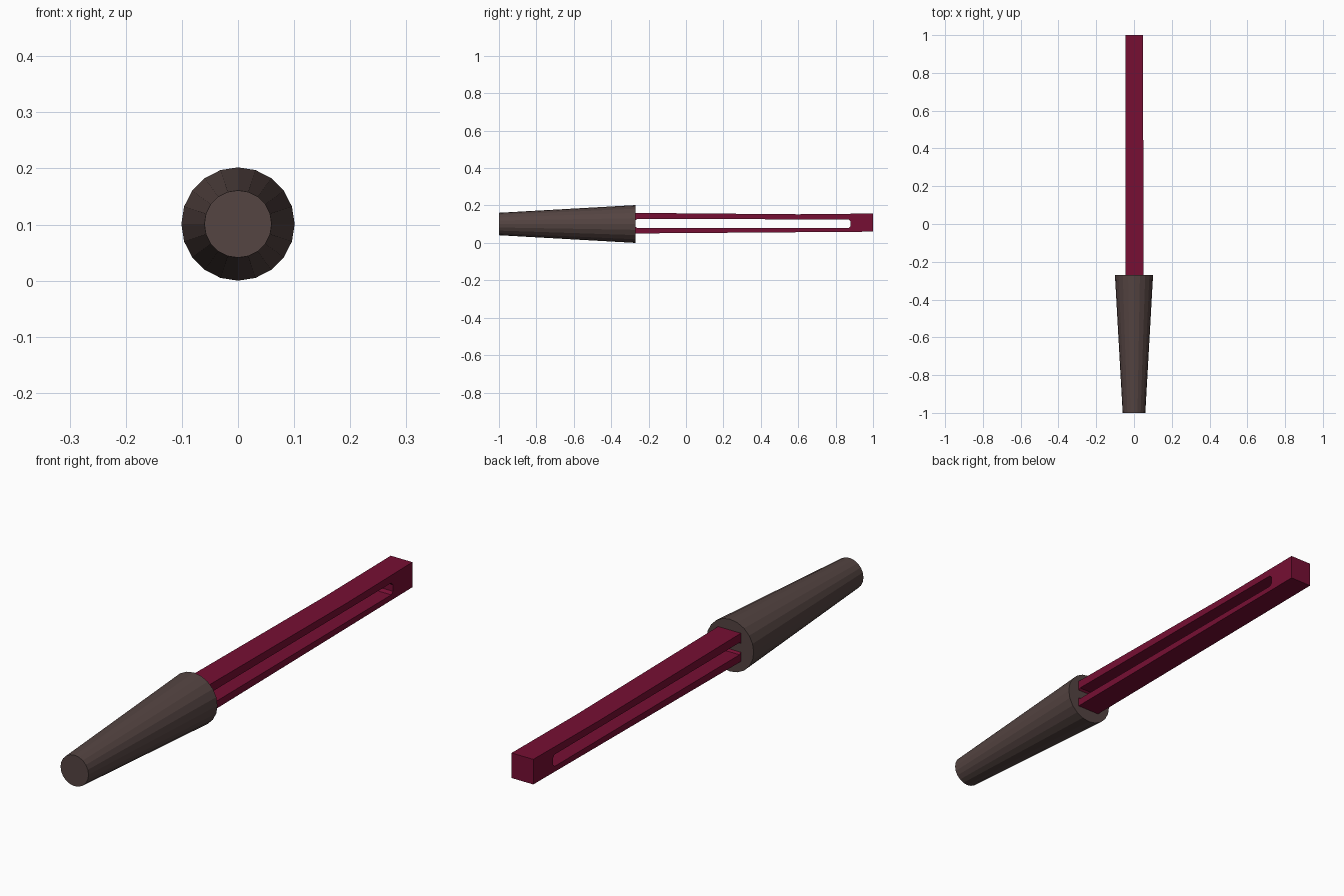
import bpy, bmesh, math
from mathutils import Matrix

cube = bpy.data.objects.get("Cube")
if cube:
    bpy.data.objects.remove(cube, do_unlink=True)


def material(name, rgb):
    m = bpy.data.materials.new(name)
    m.use_nodes = True
    m.diffuse_color = (*rgb, 1)
    m.node_tree.nodes["Principled BSDF"].inputs["Base Color"].default_value = (*rgb, 1)
    return m


def finish(bm, name, mat):
    bmesh.ops.recalc_face_normals(bm, faces=bm.faces)
    mesh = bpy.data.meshes.new(name)
    bm.to_mesh(mesh)
    bm.free()
    mesh.materials.append(mat)
    obj = bpy.data.objects.new(name, mesh)
    bpy.context.collection.objects.link(obj)
    return obj


brown = material("dark brown", (0.089, 0.058, 0.054))
crimson = material("crimson", (0.182, 0.0045, 0.033))

# Tapered faceted handle, lying along y
bm = bmesh.new()
place = Matrix.Translation((0, -0.635, 0.101)) @ Matrix.Rotation(-math.pi / 2, 4, "X")
bmesh.ops.create_cone(bm, cap_ends=True, segments=20, radius1=0.06, radius2=0.101,
                      depth=0.73, matrix=place)
finish(bm, "handle", brown)

# Slotted bar: matching outer and slot outlines (y, z), joined across the width
outer = [(-0.35, 0.09), (-0.35, 0.05), (0.6, 0.057), (1, 0.06),
         (1, 0.157), (0.6, 0.153), (-0.35, 0.161), (-0.35, 0.118)]
slot = [(-0.274, 0.09), (-0.262, 0.08), (0.87, 0.08), (0.88, 0.09),
        (0.88, 0.115), (0.87, 0.126), (-0.262, 0.127), (-0.274, 0.118)]


def side_x(y, side):
    # the left side flares slightly toward the handle
    return 0.047 + 0.0045 * (1 - y) / 1.27 if side > 0 else -0.046


bm = bmesh.new()
rings = {(side, key): [bm.verts.new((side_x(y, side), y, z)) for y, z in outline]
         for side in (-1, 1) for key, outline in (("outer", outer), ("slot", slot))}
pairs = [((-1, "outer"), (-1, "slot")), ((1, "outer"), (1, "slot")),
         ((-1, "outer"), (1, "outer")), ((-1, "slot"), (1, "slot"))]
for a, b in pairs:
    ra, rb = rings[a], rings[b]
    for i in range(len(ra)):
        j = (i + 1) % len(ra)
        bm.faces.new((ra[i], ra[j], rb[j], rb[i]))
finish(bm, "slotted_bar", crimson)
